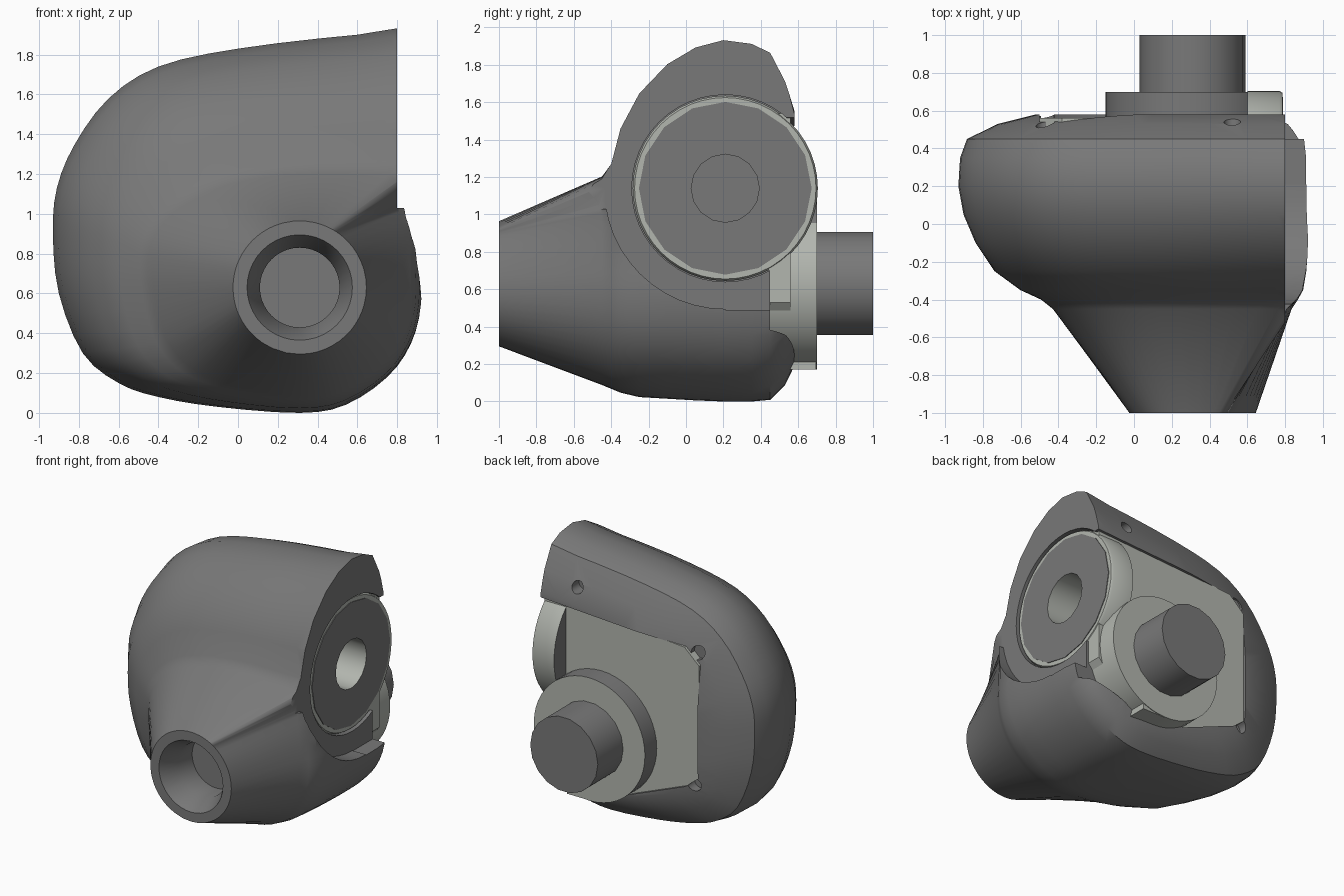
import bpy, bmesh, math
from mathutils import Vector

cube = bpy.data.objects.get("Cube")
if cube:
    bpy.data.objects.remove(cube, do_unlink=True)


def material(name, rgb):
    m = bpy.data.materials.new(name)
    m.use_nodes = True
    m.diffuse_color = (*rgb, 1)
    m.node_tree.nodes["Principled BSDF"].inputs["Base Color"].default_value = (*rgb, 1)
    return m


DARK, LIGHT = 0, 1
MATS = [material("dark grey", (0.19, 0.19, 0.19)), material("light grey", (0.45, 0.47, 0.43))]


def finish(name, bm):
    bmesh.ops.remove_doubles(bm, verts=bm.verts, dist=1e-5)
    bmesh.ops.recalc_face_normals(bm, faces=bm.faces)
    me = bpy.data.meshes.new(name)
    bm.to_mesh(me)
    bm.free()
    for m in MATS:
        me.materials.append(m)
    ob = bpy.data.objects.new(name, me)
    bpy.context.collection.objects.link(ob)
    return ob


def smooth(ob, angle=35):
    bpy.ops.object.select_all(action='DESELECT')
    ob.select_set(True)
    bpy.context.view_layer.objects.active = ob
    bpy.ops.object.shade_smooth_by_angle(angle=math.radians(angle))


def bridge(bm, rings, mats=None):
    """Join equal rings of vertices with quads."""
    n = len(rings[0])
    for k, (a, b) in enumerate(zip(rings, rings[1:])):
        for i in range(n):
            j = (i + 1) % n
            f = bm.faces.new((a[i], a[j], b[j], b[i]))
            f.material_index = mats[k] if mats else DARK


def lathe(name, axis, centre, profile, mats=None, sides=40):
    """Turn (radius, position) points around the x or y axis."""
    bm = bmesh.new()
    rings = []
    for r, a in profile:
        ring = []
        for i in range(sides):
            t = 2 * math.pi * i / sides
            u, w = centre[0] + r * math.cos(t), centre[1] + r * math.sin(t)
            ring.append(bm.verts.new((a, u, w) if axis == 'x' else (u, a, w)))
        rings.append(ring)
    bridge(bm, rings, mats)
    return finish(name, bm)


def rod(name, axis, centre, r, a, b, mat=DARK, sides=40):
    return lathe(name, axis, centre, [(0, a), (r, a), (r, b), (0, b)], [mat] * 3, sides)


def prism(name, points, y0, y1, mat=DARK):
    """Extrude an outline in x, z along y."""
    bm = bmesh.new()
    rings = [[bm.verts.new((x, y, z)) for x, z in points] for y in (y0, y1)]
    bridge(bm, rings, [mat])
    for ring in rings:
        bm.faces.new(ring).material_index = mat
    return finish(name, bm)


def cut(ob, cutters):
    for c in cutters:
        c.hide_render = True
        mod = ob.modifiers.new("cut", 'BOOLEAN')
        mod.operation, mod.solver, mod.object = 'DIFFERENCE', 'EXACT', c
    deps = bpy.context.evaluated_depsgraph_get()
    me = bpy.data.meshes.new_from_object(ob.evaluated_get(deps))
    ob.modifiers.clear()
    ob.data = me
    for c in cutters:
        bpy.data.objects.remove(c, do_unlink=True)


def rounded(points, steps=3):
    """Closed smooth curve through the points."""
    out, n = [], len(points)
    for i in range(n):
        p0, p1, p2, p3 = (Vector(points[(i + k) % n]) for k in (-1, 0, 1, 2))
        for s in range(steps):
            t = s / steps
            out.append(0.5 * (2 * p1 + (p2 - p0) * t + (2 * p0 - 5 * p1 + 4 * p2 - p3) * t * t
                              + (3 * p1 - p0 - 3 * p2 + p3) * t ** 3))
    return out


# Housing: the round nozzle end swells into the full outline, then closes at the back
NOZZLE, BEARING, NOZZLE_R = (0.31, 0.63), (0.21, 1.14), 0.335
OUTLINE = rounded([(0.31, 0), (0.54, 0.04), (0.75, 0.18), (0.87, 0.35), (0.92, 0.55),
                   (0.92, 0.8), (0.93, 1.1), (0.95, 1.5), (1.0, 1.92), (0.6, 1.9), (0, 1.83),
                   (-0.4, 1.74), (-0.65, 1.58), (-0.82, 1.35), (-0.91, 1.13), (-0.93, 0.9),
                   (-0.9, 0.6), (-0.78, 0.3), (-0.6, 0.15), (-0.4, 0.08), (-0.1, 0.03)])
# y, then growth to the left, right, bottom and top of the section
ROWS = [(-1, 0, 0, 0, 0), (-.45, .45, .68, .7, .26), (-.4, .52, .8, .77, .33),
        (-.35, .64, .9, .84, .52), (-.25, .79, .96, .92, .71), (-.1, .9, 1, .95, .87),
        (.05, .97, 1, .98, .96), (.2, 1, 1, 1, 1), (.35, .99, 1, 1, .98),
        (.45, .95, .96, .97, .93), (.53, .77, .85, .7, .77), (.58, .55, .65, .35, .61)]
bm = bmesh.new()
rings = []
for y, left, right, low, high in ROWS:
    ring = []
    for p in OUTLINE:
        d = (p - Vector(NOZZLE)).normalized()
        c = Vector(NOZZLE) + d * NOZZLE_R
        tx = left if d.x < 0 else right
        tz = low if d.y < 0 else high
        ring.append(bm.verts.new((c.x + (p.x - c.x) * tx, y, c.y + (p.y - c.y) * tz)))
    rings.append(ring)
bridge(bm, rings)
bm.faces.new(rings[0])
bm.faces.new(rings[-1])
housing = finish("housing", bm)

PLATE = [(0.78, 1.54), (-0.38, 1.45), (-0.5, 1.34), (-0.5, 0.5), (-0.4, 0.42),
         (0.05, 0.24), (0.55, 0.24), (0.78, 0.53)]
pocket = [(1.2 if x > 0.7 else x, z) for x, z in PLATE]
cutters = [
    prism("side_cutter", [(0.8, 1.03), (1.3, 1.03), (1.3, 2.2), (0.8, 2.2)], -1.2, 1),
    prism("side_notch_cutter", [(0.8, 0.49), (1.3, 0.49), (1.3, 1.2), (0.8, 1.2)], 0.21, 1),
    rod("side_round_cutter", 'x', BEARING, 0.645, 0.8, 1.3, sides=48),
    rod("bearing_cutter", 'x', BEARING, 0.5, 0.58, 1.4, sides=48),
    rod("bore_cutter", 'x', BEARING, 0.2, 0.2, 1.5),
    prism("plate_cutter", pocket, 0.45, 0.9),
    lathe("nozzle_cutter", 'y', NOZZLE, [(0, -1.02), (0.274, -1.02), (0.2, -0.86), (0.2, -0.7), (0, -0.7)]),
    rod("screw_cutter", 'y', (0.52, 1.65), 0.045, 0.46, 0.9, sides=16),
]
for z in (1.42, 0.45):
    cutters.append(rod("corner_cutter", 'y', (-0.47, z), 0.05, 0.5, 0.9, sides=16))
cut(housing, cutters)
smooth(housing)

# Back plate set into the housing, around the bearing
plate = prism("back_plate", PLATE, 0.44, 0.56, LIGHT)
cut(plate, [rod("plate_bearing_cutter", 'x', BEARING, 0.48, 0.6, 1.4)])

# Bearing shell and its bored hub
shell = lathe("bearing_shell", 'x', BEARING,
              [(0.45, 0.6), (0.495, 0.6), (0.495, 0.77), (0.485, 0.785), (0.45, 0.785), (0.45, 0.6)],
              [DARK, LIGHT, LIGHT, LIGHT, DARK], 48)
smooth(shell)
hub = lathe("bearing_hub", 'x', BEARING,
            [(0.2, 0.6), (0.462, 0.6), (0.462, 0.79), (0.182, 0.79), (0.182, 0.25), (0, 0.25)],
            [DARK, DARK, DARK, LIGHT, DARK], 16)
smooth(hub)

# Flange with a dark upper outer edge, its locating tab, and the shaft
flange = rod("shaft_flange", 'y', NOZZLE, 0.46, 0.45, 0.7, LIGHT, 48)
for f in flange.data.polygons:
    if abs(f.normal.y) < 0.5 and f.normal.z - f.normal.x > 0:
        f.material_index = DARK
smooth(flange)
prism("flange_tab", [(0.3, 0.17), (0.5, 0.17), (0.5, 0.22), (0.3, 0.22)], 0.5, 0.695, LIGHT)
shaft = rod("shaft", 'y', NOZZLE, 0.28, 0.6, 1.0, DARK, 18)
smooth(shaft)
